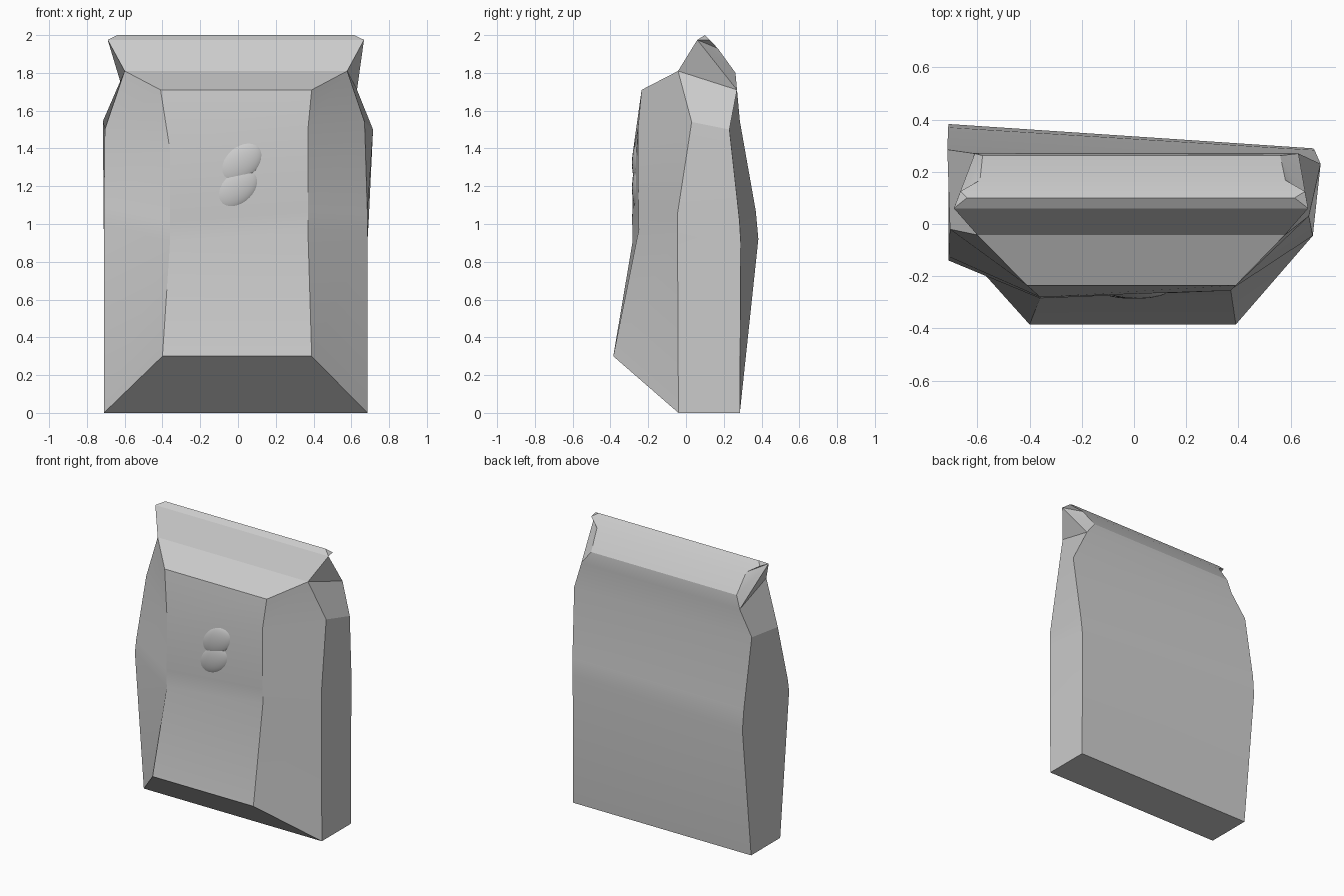
import bpy, bmesh
from math import radians

if "Cube" in bpy.data.objects:
    bpy.data.objects.remove(bpy.data.objects["Cube"])


def finish(obj, angle):
    bpy.ops.object.select_all(action='DESELECT')
    obj.select_set(True)
    bpy.context.view_layer.objects.active = obj
    bpy.ops.object.shade_smooth_by_angle(angle=radians(angle))


# Bag body cross-sections, each: front-left, front-right, right-front,
# right-back, left-back, left-front
base = [(-.40, -.385, .30), (.39, -.385, .30), (.685, -.04, 0),
        (.685, .285, 0), (-.71, .285, 0), (-.71, -.04, 0)]
waist = [(-.36, -.283, .905), (.37, -.25, .97), (.685, -.045, .945),
         (.685, .29, .90), (-.71, .383, .92), (-.71, -.14, 1.0)]
belly = [(-.36, -.285, 1.02), (.37, -.252, 1.07), (.685, -.045, 1.055),
         (.692, .283, 1.02), (-.712, .37, 1.065), (-.71, -.125, 1.09)]
chest = [(-.36, -.28, 1.39), (.37, -.255, 1.50), (.67, .03, 1.54),
         (.715, .23, 1.50), (-.715, .285, 1.545), (-.705, -.02, 1.50)]
shoulder = [(-.41, -.235, 1.71), (.39, -.235, 1.71), (.578, -.042, 1.81),
            (.63, .27, 1.71), (-.61, .27, 1.71), (-.60, -.042, 1.81)]

# Folded top: (left x, right x, y, z) from front crease over to the back
fold = [(-.69, .667, .06, 1.975), (-.64, .615, .10, 2.0),
        (-.665, .655, .125, 1.975), (-.59, .58, .168, 1.93),
        (-.58, .56, .262, 1.80)]

bm = bmesh.new()
rings = [[bm.verts.new(p) for p in r]
         for r in (base, waist, belly, chest, shoulder)]
for a, b in zip(rings, rings[1:]):
    for i in range(6):
        j = (i + 1) % 6
        bm.faces.new((a[i], a[j], b[j], b[i]))

# Slanted lower front, bottom and sloping upper front
b, s = rings[0], rings[-1]
bm.faces.new((b[0], b[5], b[2], b[1]))
bm.faces.new((b[5], b[4], b[3], b[2]))
bm.faces.new((s[0], s[1], s[2], s[5]))

# Folded top strips and flared end caps
left = [s[5]] + [bm.verts.new((l, y, z)) for l, r, y, z in fold] + [s[4]]
right = [s[2]] + [bm.verts.new((r, y, z)) for l, r, y, z in fold] + [s[3]]
for i in range(len(left) - 1):
    bm.faces.new((left[i], right[i], right[i + 1], left[i + 1]))
for side in (left, right):
    bm.faces.new((side[0], side[1], side[-1]))
    for i in range(2, len(side) - 1):
        bm.faces.new((side[1], side[i], side[i + 1]))

bmesh.ops.recalc_face_normals(bm, faces=bm.faces)
mesh = bpy.data.meshes.new("bag")
bm.to_mesh(mesh)
bm.free()
bag = bpy.data.objects.new("bag", mesh)
bpy.context.collection.objects.link(bag)
finish(bag, 20)

# Raised bean emblem made of two lobes
for name, x, z in (("bean_upper_half", .012, 1.323), ("bean_lower_half", -.01, 1.188)):
    bpy.ops.mesh.primitive_uv_sphere_add(segments=32, ring_count=16, radius=1,
                                         location=(x, -.25, z),
                                         rotation=(0, radians(-40), 0))
    lobe = bpy.context.object
    lobe.name = name
    lobe.scale = (.14, .036, .095)
    finish(lobe, 30)
